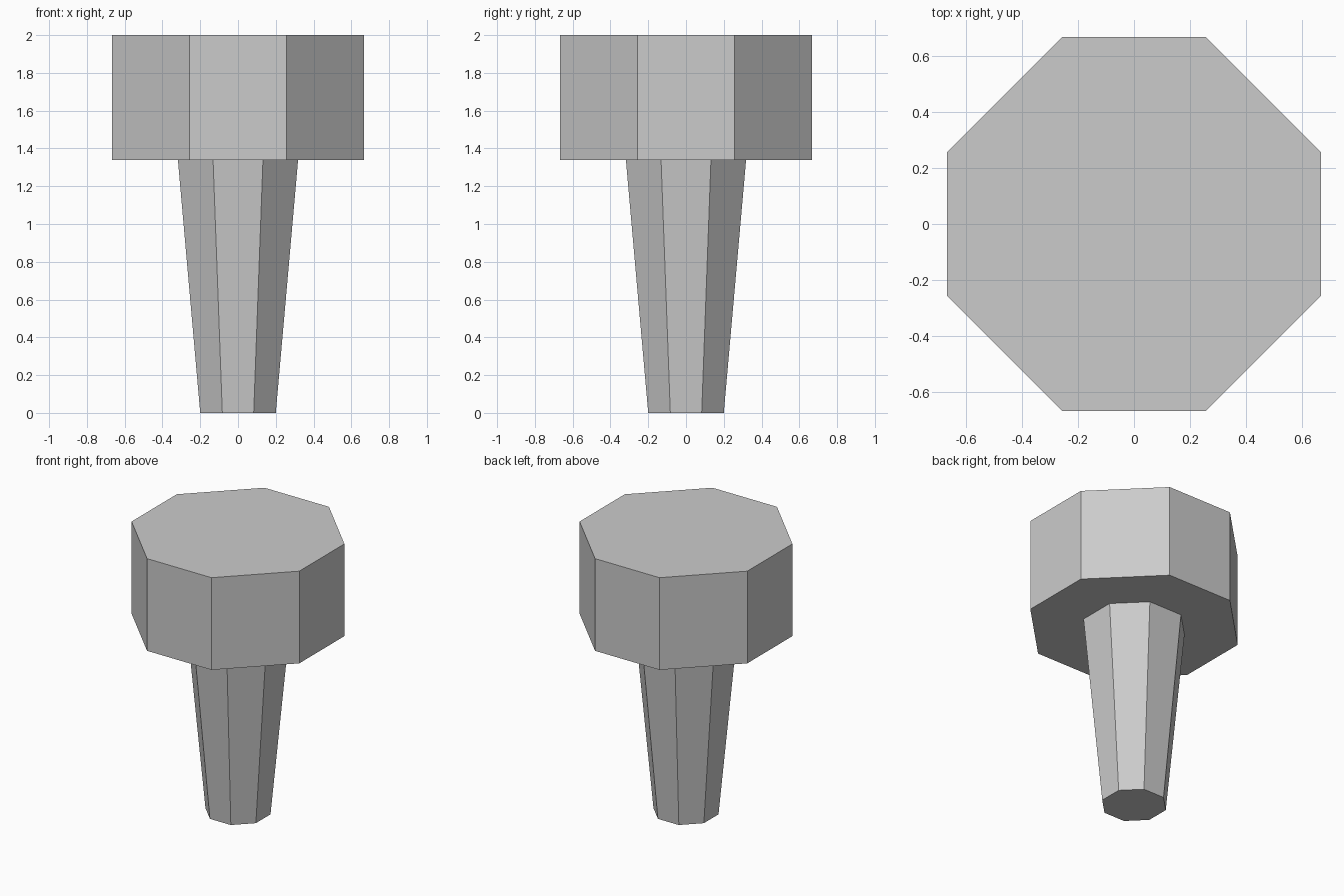
import bpy
import bmesh

cube = bpy.data.objects.get("Cube")
if cube:
    bpy.data.objects.remove(cube, do_unlink=True)

# Single plain grey
grey = bpy.data.materials.new("light_grey")
grey.use_nodes = True
colour = (0.6, 0.6, 0.6, 1)
grey.diffuse_color = colour
grey.node_tree.nodes["Principled BSDF"].inputs["Base Color"].default_value = colour


def octagon(bm, half, flat, z):
    """Ring of eight vertices: half is the half width, flat is half of one straight side."""
    ring = []
    x, y = half, flat
    for _ in range(4):
        ring += [bm.verts.new((x, -y, z)), bm.verts.new((x, y, z))] if x else []
        ring_pair = ring[-2:]
        # Turn the pair a quarter turn for each side
        for v in ring_pair:
            for _turn in range(len(ring) // 2 - 1):
                v.co.x, v.co.y = -v.co.y, v.co.x
    return ring


def octagonal_part(name, bottom, top):
    bm = bmesh.new()
    low, high = octagon(bm, *bottom), octagon(bm, *top)
    bm.faces.new(reversed(low))
    bm.faces.new(high)
    for i in range(8):
        j = (i + 1) % 8
        bm.faces.new((low[i], low[j], high[j], high[i]))
    bmesh.ops.recalc_face_normals(bm, faces=bm.faces)
    mesh = bpy.data.meshes.new(name)
    bm.to_mesh(mesh)
    bm.free()
    mesh.materials.append(grey)
    obj = bpy.data.objects.new(name, mesh)
    bpy.context.collection.objects.link(obj)
    return obj


# Tapered stem, and the wide head resting on it
octagonal_part("stem", (0.2, 0.083, 0), (0.318, 0.132, 1.338))
octagonal_part("head", (0.666, 0.256, 1.338), (0.666, 0.256, 2))
